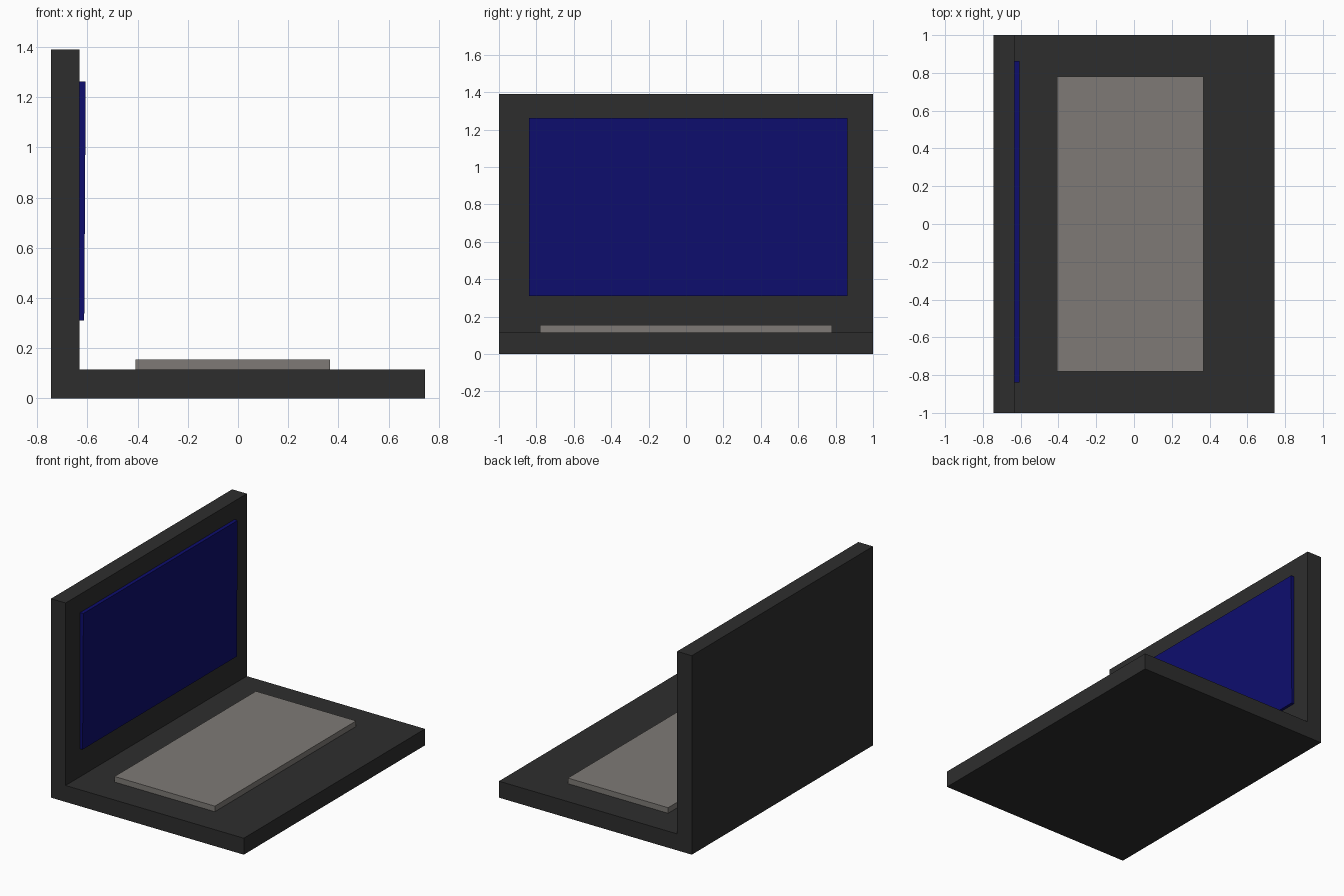
import bpy
import bmesh

cube = bpy.data.objects.get("Cube")
if cube:
    bpy.data.objects.remove(cube, do_unlink=True)


def material(name, color):
    mat = bpy.data.materials.new(name)
    mat.use_nodes = True
    mat.diffuse_color = (*color, 1)
    bsdf = mat.node_tree.nodes["Principled BSDF"]
    bsdf.inputs["Base Color"].default_value = (*color, 1)
    bsdf.inputs["Roughness"].default_value = 0.8
    return mat


def extruded(name, profile, y0, y1, mat):
    """Extrude an (x, z) profile along y."""
    bm = bmesh.new()
    face = bm.faces.new([bm.verts.new((x, y0, z)) for x, z in profile])
    out = bmesh.ops.extrude_face_region(bm, geom=[face])
    verts = [v for v in out["geom"] if isinstance(v, bmesh.types.BMVert)]
    bmesh.ops.translate(bm, verts=verts, vec=(0, y1 - y0, 0))
    bmesh.ops.recalc_face_normals(bm, faces=bm.faces)
    mesh = bpy.data.meshes.new(name)
    bm.to_mesh(mesh)
    bm.free()
    mesh.materials.append(mat)
    obj = bpy.data.objects.new(name, mesh)
    bpy.context.collection.objects.link(obj)
    return obj


charcoal = material("charcoal", (0.027, 0.027, 0.027))
navy = material("navy_blue", (0.004, 0.004, 0.156))
warm_grey = material("warm_grey", (0.209, 0.195, 0.181))

# L-shaped case: flat base with an upright lid
half, lid_x, base_z, top_z = 0.745, -0.632, 0.115, 1.39
extruded("case", [(-half, 0), (half, 0), (half, base_z), (lid_x, base_z),
                  (lid_x, top_z), (-half, top_z)], -1, 1, charcoal)

# Screen panel, leaning very slightly forward at the top
extruded("screen", [(lid_x - 0.01, 0.31), (-0.613, 0.31),
                    (-0.607, 1.262), (lid_x - 0.01, 1.262)], -0.84, 0.863, navy)

# Keyboard slab
extruded("keyboard", [(-0.408, base_z - 0.01), (0.367, base_z - 0.01),
                      (0.367, 0.154), (-0.408, 0.154)], -0.78, 0.78, warm_grey)
